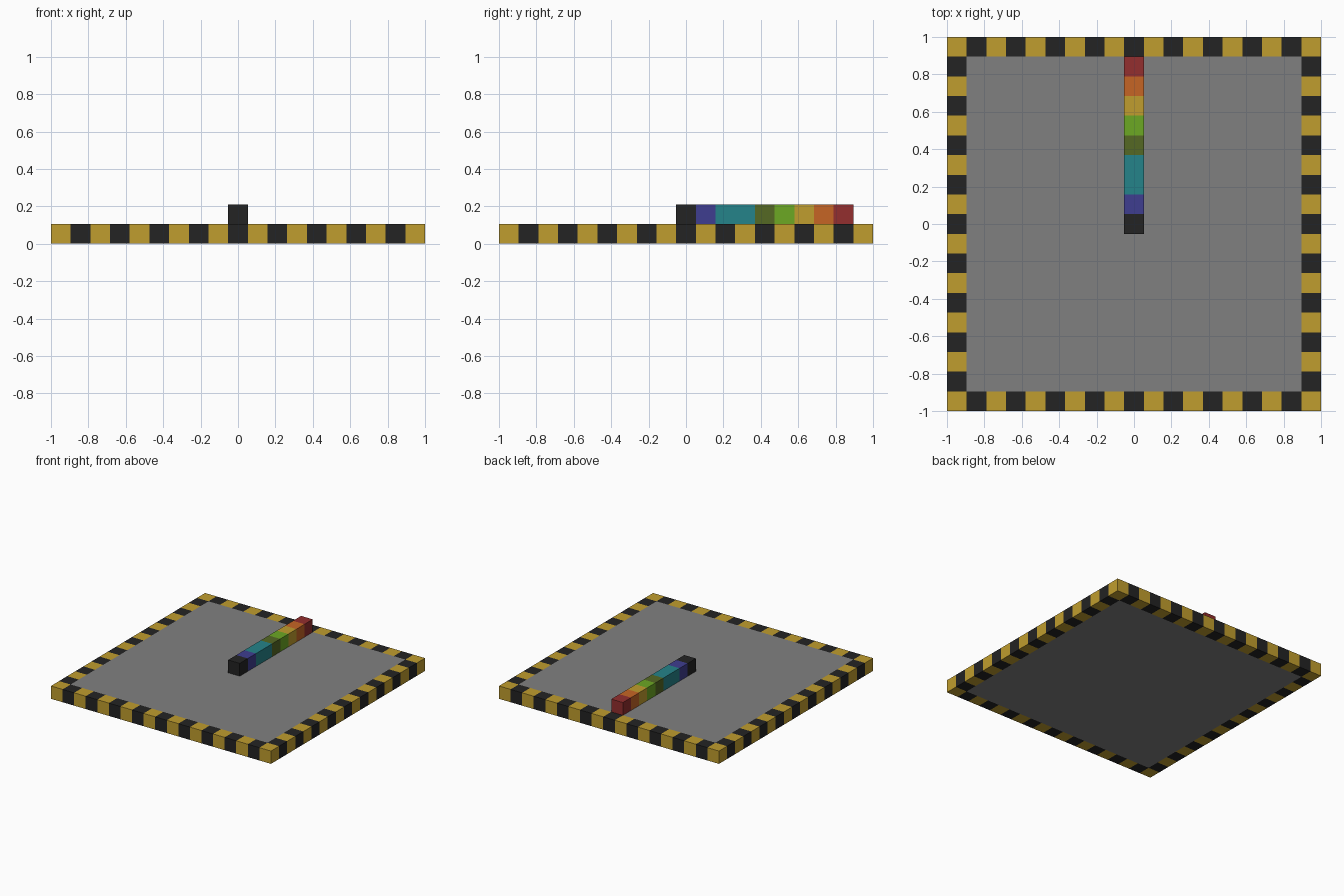
import bpy
import bmesh
from mathutils import Matrix, Vector

cube = bpy.data.objects.get("Cube")
if cube:
    bpy.data.objects.remove(cube, do_unlink=True)

N = 19            # cells along each side
C = 2 / N         # size of one cell


def material(name, rgb):
    """Flat material from 8-bit display colour."""
    lin = [((v / 255 + 0.055) / 1.055) ** 2.4 for v in rgb]
    mat = bpy.data.materials.new(name)
    mat.use_nodes = True
    mat.diffuse_color = (*lin, 1)
    bsdf = mat.node_tree.nodes["Principled BSDF"]
    bsdf.inputs["Base Color"].default_value = (*lin, 1)
    bsdf.inputs["Roughness"].default_value = 0.9
    return mat


black = material("black", (35, 35, 35))
yellow = material("yellow", (192, 157, 46))
grey = material("grey", (128, 128, 128))
blue = material("blue", (62, 61, 144))
teal = material("teal", (37, 131, 138))
olive = material("olive", (85, 104, 36))
green = material("green", (108, 168, 36))
orange = material("orange", (198, 101, 37))
red = material("red", (147, 46, 46))


def block(name, low, high, colours, axis=0):
    """Box between two grid corners, cut into equal cells coloured in order."""
    low, high = Vector(low), Vector(high)
    size, centre = high - low, (low + high) / 2
    bm = bmesh.new()
    bmesh.ops.create_cube(bm, size=1, matrix=Matrix.Translation(centre) @ Matrix.Diagonal((*size, 1)))
    normal = Vector([float(i == axis) for i in range(3)])
    step = size[axis] / len(colours)
    for i in range(1, len(colours)):
        if colours[i] is not colours[i - 1]:
            bmesh.ops.bisect_plane(bm, geom=bm.verts[:] + bm.edges[:] + bm.faces[:],
                                   plane_co=low + normal * step * i, plane_no=normal)
    palette = list(dict.fromkeys(colours))
    for face in bm.faces:
        cell = int((face.calc_center_median()[axis] - low[axis]) / step)
        face.material_index = palette.index(colours[max(0, min(cell, len(colours) - 1))])
    # grid units to world units, centred in x and y
    bmesh.ops.transform(bm, verts=bm.verts,
                        matrix=Matrix.Scale(C, 4) @ Matrix.Translation((-N / 2, -N / 2, 0)))
    mesh = bpy.data.meshes.new(name)
    bm.to_mesh(mesh)
    bm.free()
    for mat in palette:
        mesh.materials.append(mat)
    obj = bpy.data.objects.new(name, mesh)
    bpy.context.collection.objects.link(obj)
    return obj


# Striped border
stripes = [(yellow, black)[i % 2] for i in range(N)]
for name, start in (("front_border", 0), ("back_border", N - 1)):
    block(name, (0, start, 0), (N, start + 1, 1), stripes)
for name, start in (("right_border", 0), ("left_border", N - 1)):
    block(name, (start, 1, 0), (start + 1, N - 1, 1), stripes[1:-1], axis=1)

# Floor slab
block("floor", (1, 1, 0), (N - 1, N - 1, 1), [grey])

# Coloured bar from the centre to the back border
middle = N // 2
bar = [black, blue, teal, teal, olive, green, yellow, orange, red]
block("colour_bar", (middle, middle, 1), (middle + 1, N - 1, 2), bar, axis=1)
